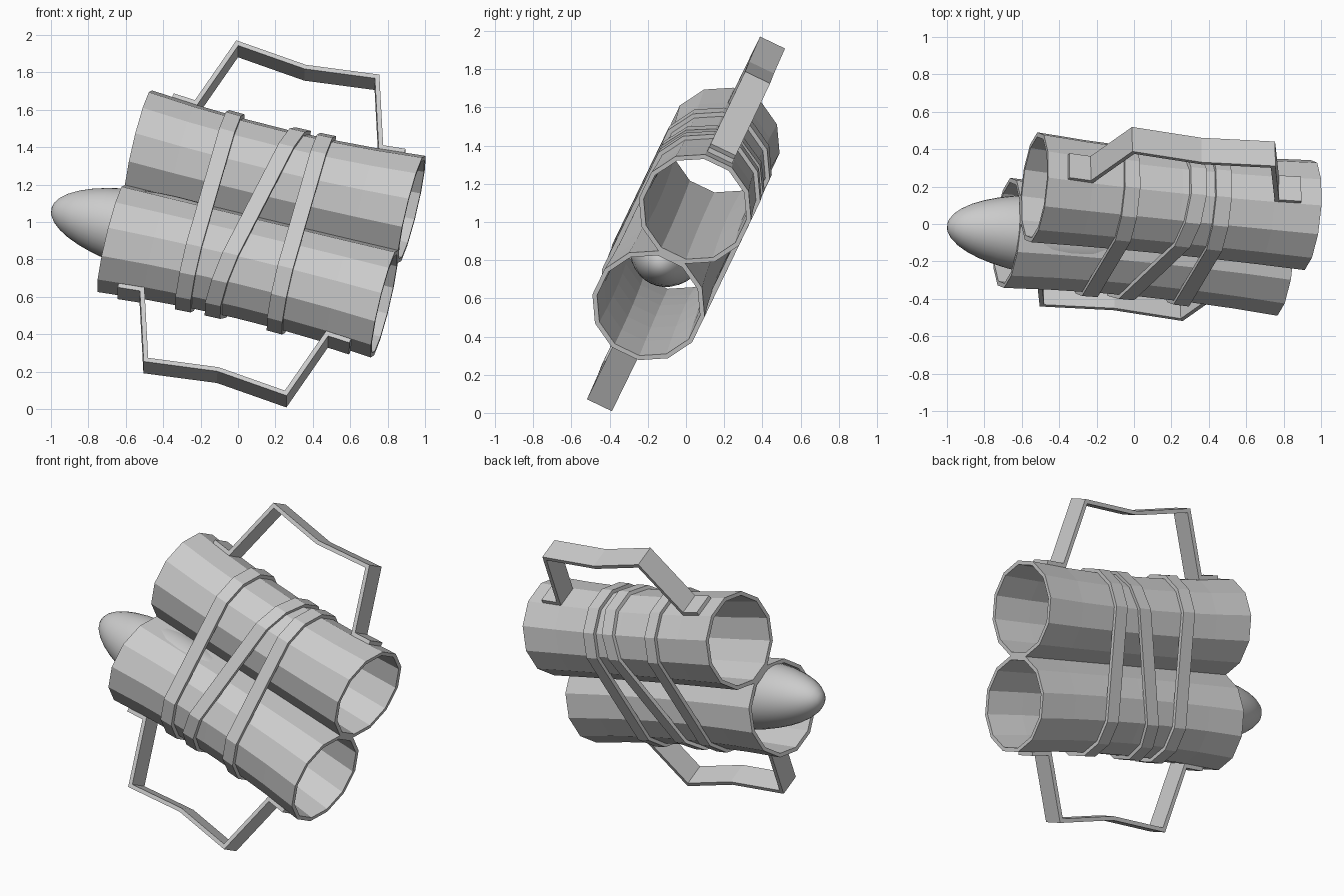
import bpy
import bmesh
import math
from mathutils import Matrix, Vector

old = bpy.data.objects.get("Cube")
if old:
    bpy.data.objects.remove(old, do_unlink=True)

# One plain grey for everything
GREY = bpy.data.materials.new("light_grey")
GREY.use_nodes = True
GREY.diffuse_color = (0.6, 0.6, 0.6, 1)
GREY.node_tree.nodes["Principled BSDF"].inputs["Base Color"].default_value = GREY.diffuse_color

# Tilted frame: local x runs along the tubes, y to the back, z from tube to tube
along = Vector((0.968, -0.0986, -0.2317)).normalized()
stack = Vector((0.25, 0.42, 0.87))
stack = (stack - along * stack.dot(along)).normalized()
back = stack.cross(along)
FRAME = Matrix((along, back, stack)).transposed().to_4x4()
FRAME.translation = (0.125, 0, 0.99)

SIDES = 12
RADIUS = 0.30
HALF = 0.755
OFFSET = RADIUS * math.cos(math.pi / SIDES)


def finish(name, bm):
    bmesh.ops.recalc_face_normals(bm, faces=bm.faces)
    mesh = bpy.data.meshes.new(name)
    bm.to_mesh(mesh)
    bm.free()
    mesh.materials.append(GREY)
    obj = bpy.data.objects.new(name, mesh)
    bpy.context.collection.objects.link(obj)
    obj.matrix_world = FRAME
    return obj


def loft(name, rings, cyclic):
    """Bridge rings of equal length; close the loop or cap both ends."""
    bm = bmesh.new()
    rows = [[bm.verts.new(p) for p in ring] for ring in rings]
    count = len(rows[0])
    pairs = list(zip(rows, rows[1:]))
    if cyclic:
        pairs.append((rows[-1], rows[0]))
    else:
        bm.faces.new(rows[0])
        bm.faces.new(rows[-1])
    for r, q in pairs:
        for i in range(count):
            j = (i + 1) % count
            bm.faces.new((r[i], r[j], q[j], q[i]))
    return finish(name, bm)


def squeeze(x, y, z):
    """Narrow the bundle gently towards its middle."""
    f = 1 - 0.065 * (1 - (x / HALF) ** 2)
    return Vector((x, y * f, z * f))


def corner(i, radius):
    angle = math.pi * (2 * i + 1) / SIDES
    return radius * math.cos(angle), radius * math.sin(angle)


# Two open tubes
def tube(name, z0):
    def ring(x, radius):
        pts = [corner(i, radius) for i in range(SIDES)]
        return [squeeze(x, y, z0 + z) for y, z in pts]
    stations = [HALF * k / 3 for k in range(-3, 4)]
    outer = [ring(x, RADIUS) for x in stations]
    inner = [ring(x, RADIUS - 0.025) for x in reversed(stations)]
    loft(name, outer + inner, True)


tube("upper_tube", OFFSET)
tube("lower_tube", -OFFSET)


# Straps wrapped round both tubes; slant shifts a strap along the tubes with height
def strap(name, centre, slant, width=0.085):
    def ring(shift, radius):
        pts = []
        for i in range(SIDES):
            y, z = corner(i, radius)
            z += math.copysign(OFFSET, z)
            pts.append(squeeze(centre + shift + slant * z, y, z))
        return pts
    w = width / 2
    inside, outside = RADIUS - 0.004, RADIUS + 0.025
    loft(name, [ring(-w, inside), ring(-w, outside),
                ring(w, outside), ring(w, inside)], True)


strap("left_strap", 0.22, 0)
strap("slanted_strap", -0.02, 0.17)
strap("right_strap", -0.285, 0)


# Bent flat-bar handles
def handle(name, sign, width=0.145, thick=0.025):
    half = [(0.64, 0.595), (0.52, 0.585), (0.395, 0.985)]
    path = [Vector((-x, z)) for x, z in half] + [Vector((0, 0.94))]
    path += [Vector(p) for p in reversed(half)]
    rings = []
    for i, p in enumerate(path):
        d1 = (p - path[max(i - 1, 0)]).normalized()
        d2 = (path[min(i + 1, len(path) - 1)] - p).normalized()
        d1, d2 = (d1 if i else d2), (d2 if i < len(path) - 1 else d1)
        n1, n2 = Vector((d1.y, -d1.x)), Vector((d2.y, -d2.x))
        q = p + (n1 + n2) * thick / (1 + n1.dot(n2))
        rings.append([(sign * v.x, y * width / 2, sign * v.y)
                      for v, y in ((p, -1), (p, 1), (q, 1), (q, -1))])
    loft(name, rings, False)


handle("upper_handle", 1)
handle("lower_handle", -1)

# Smooth egg-shaped charge sticking out of the lower tube
bm = bmesh.new()
shape = Matrix.Translation((-0.455, -0.03, -0.215)) @ Matrix.Diagonal((0.65, 0.22, 0.22, 1))
shape = shape @ Matrix.Rotation(math.pi / 2, 4, "Y")
bmesh.ops.create_uvsphere(bm, u_segments=32, v_segments=20, radius=1, matrix=shape)
for face in bm.faces:
    face.smooth = True
finish("rounded_charge", bm)
